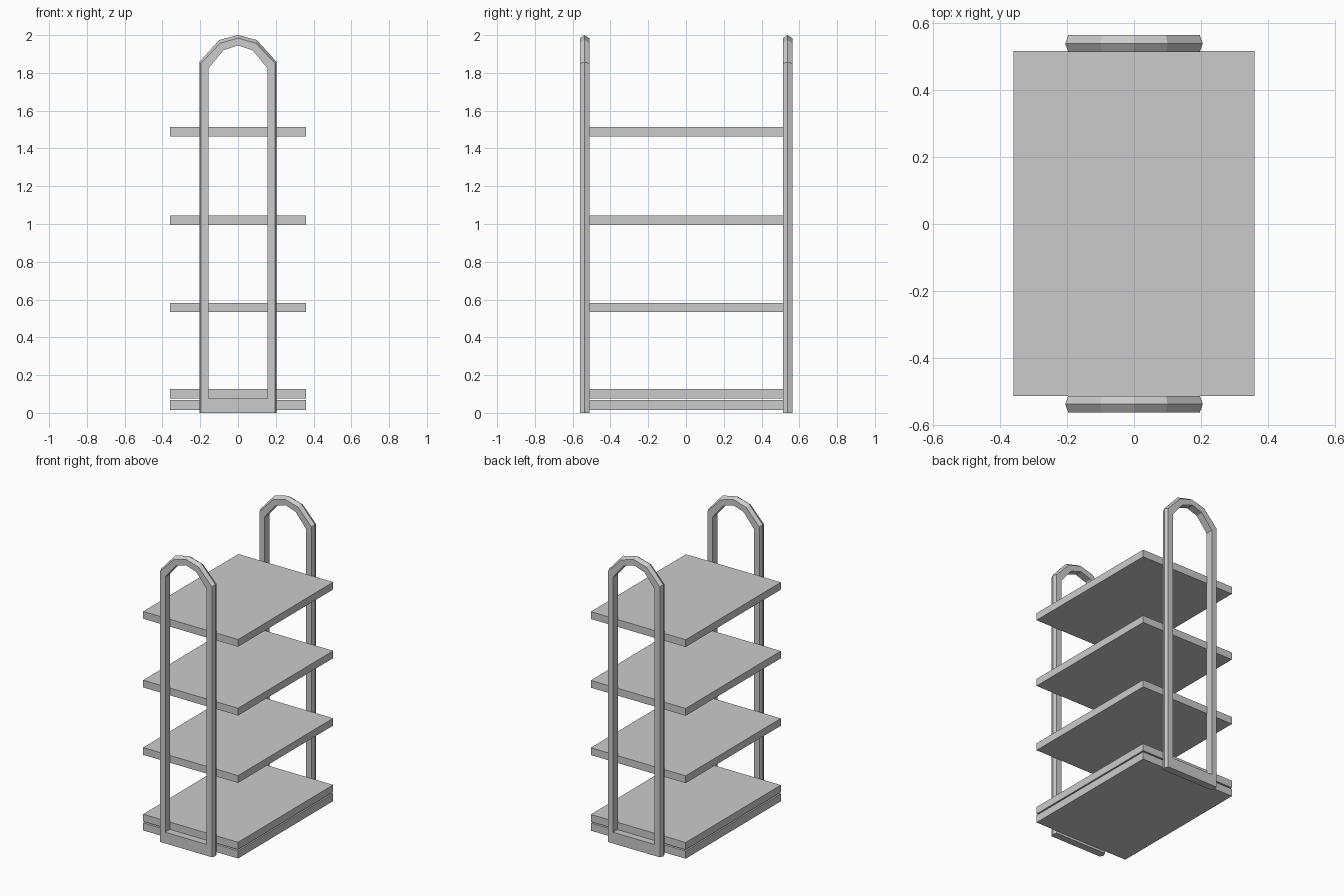
import bpy, bmesh

if "Cube" in bpy.data.objects:
    bpy.data.objects.remove(bpy.data.objects["Cube"])


def mirrored(half):
    """Left half of an arch (foot to apex) -> full open path."""
    return half + [(-x, z) for x, z in reversed(half[:-1])]


def finish(name, bm):
    bmesh.ops.recalc_face_normals(bm, faces=bm.faces)
    me = bpy.data.meshes.new(name)
    bm.to_mesh(me)
    bm.free()
    ob = bpy.data.objects.new(name, me)
    bpy.context.collection.objects.link(ob)


# Arch outlines: outer ridge, edge of the flat face, inner opening
RIDGE = mirrored([(-0.205, 0), (-0.205, 1.857), (-0.1, 1.974), (0, 2.0)])
EDGE = mirrored([(-0.196, 0), (-0.196, 1.85), (-0.095, 1.957), (0, 1.984)])
INNER = mirrored([(-0.157, 0.077), (-0.157, 1.823), (-0.077, 1.92), (0, 1.945)])


def arch_frame(name, yc, half=0.025):
    bm = bmesh.new()

    def ring(pts, y):
        return [bm.verts.new((x, y, z)) for x, z in pts]

    # Closed cross-section swept round the arch and the bottom bar
    rings = [ring(INNER, yc - half), ring(EDGE, yc - half), ring(RIDGE, yc),
             ring(EDGE, yc + half), ring(INNER, yc + half)]
    n = len(RIDGE)
    for k, a in enumerate(rings):
        b = rings[(k + 1) % len(rings)]
        for i in range(n):
            j = (i + 1) % n
            if j == 0 and k in (1, 2):
                continue
            bm.faces.new((a[i], a[j], b[j], b[i]))
    # Flat underside
    r1, r2, r3 = rings[1:4]
    bm.faces.new((r1[0], r2[0], r3[0], r3[-1], r2[-1], r1[-1]))
    finish(name, bm)


def shelf(name, z0, z1):
    bm = bmesh.new()
    bmesh.ops.create_cube(bm, size=1)
    for v in bm.verts:
        v.co.x *= 0.718
        v.co.y = v.co.y * 1.028 + 0.002
        v.co.z = z1 if v.co.z > 0 else z0
    finish(name, bm)


# End frames
arch_frame("front_frame", -0.537)
arch_frame("back_frame", 0.538)

# Base board and shelves
shelf("base_board", 0.016, 0.068)
for i, z in enumerate((0.077, 0.533, 0.994, 1.464)):
    shelf(f"shelf_{i + 1}", z, z + 0.05)
